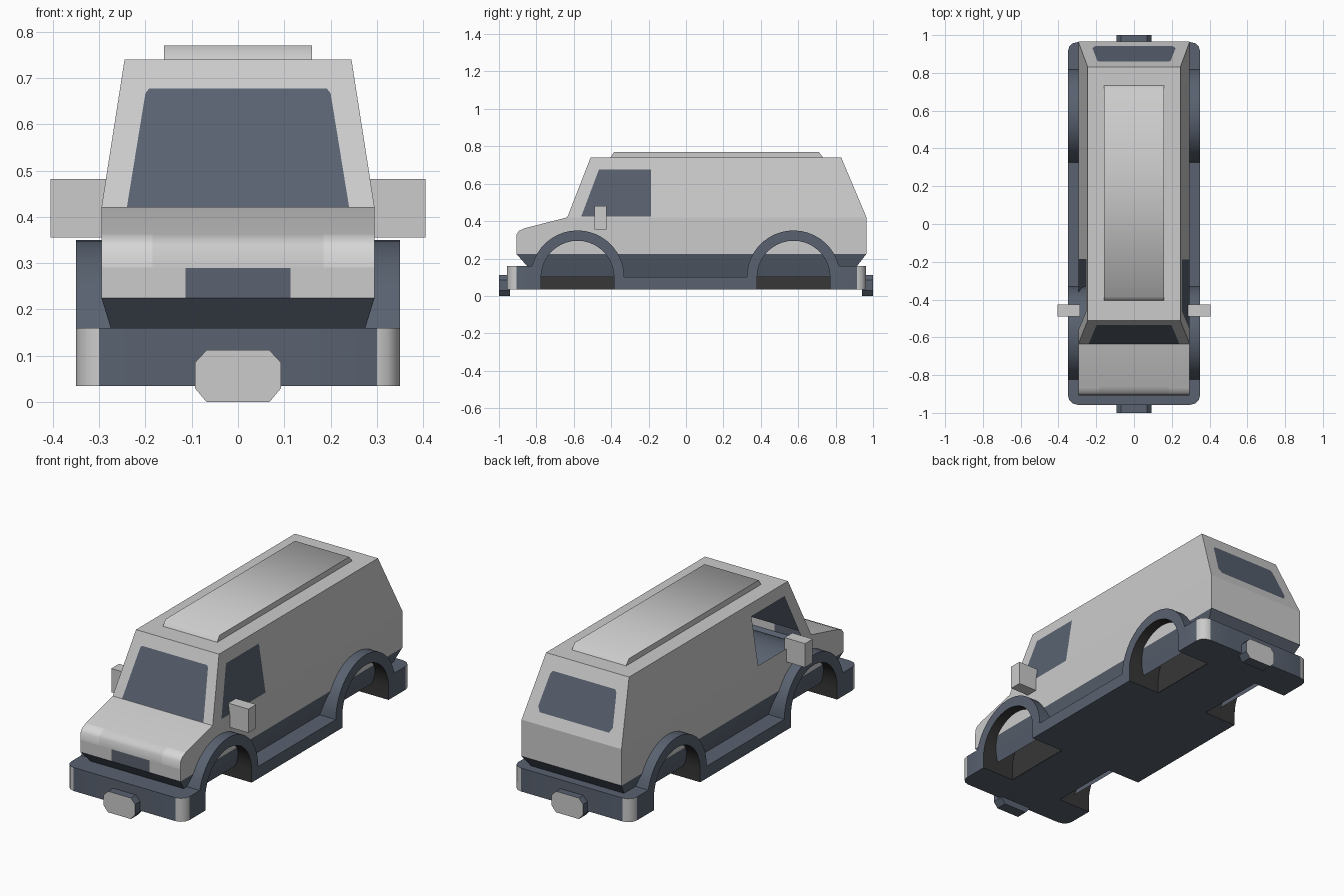
import bpy, bmesh, math
from mathutils import Vector

if "Cube" in bpy.data.objects:
    bpy.data.objects.remove(bpy.data.objects["Cube"])


def material(name, rgb):
    m = bpy.data.materials.new(name)
    m.use_nodes = True
    m.diffuse_color = (*rgb, 1)
    bsdf = m.node_tree.nodes["Principled BSDF"]
    bsdf.inputs["Base Color"].default_value = (*rgb, 1)
    bsdf.inputs["Roughness"].default_value = 0.7
    return m


MATS = [material("light grey paint", (0.6, 0.6, 0.6)),
        material("slate blue trim", (0.1, 0.122, 0.163)),
        material("dark well lining", (0.038, 0.038, 0.038)),
        material("pale lamp grey", (0.68, 0.68, 0.68))]
GREY, SLATE, DARK, LAMP = range(4)
AXLES = (-0.58, 0.575)


def finish(name, bm, smooth_angle=None):
    me = bpy.data.meshes.new(name)
    bm.to_mesh(me)
    bm.free()
    for m in MATS:
        me.materials.append(m)
    if smooth_angle:
        me.shade_smooth()
        me.set_sharp_from_angle(angle=math.radians(smooth_angle))
    ob = bpy.data.objects.new(name, me)
    bpy.context.scene.collection.objects.link(ob)
    return ob


def prism(outline, place, a, b, mat):
    """Extrude a 2D outline from depth a to b; place(u, v, depth) gives a point."""
    bm = bmesh.new()
    ends = [[bm.verts.new(place(u, v, d)) for u, v in outline] for d in (a, b)]
    n = len(outline)
    for ring in ends:
        bm.faces.new(ring)
    for i in range(n):
        j = (i + 1) % n
        bm.faces.new((ends[0][i], ends[0][j], ends[1][j], ends[1][i]))
    bmesh.ops.recalc_face_normals(bm, faces=bm.faces)
    for f in bm.faces:
        f.material_index = mat
    return bm


def along_x(u, v, d):
    return (d, u, v)


def along_y(u, v, d):
    return (u, d, v)


def arc(cy, r, start, end, steps=20):
    return [(cy + r * math.cos(start + (end - start) * i / steps),
             0.1 + r * math.sin(start + (end - start) * i / steps))
            for i in range(steps + 1)]


# Chassis: bumpers, sills and wheel arches in one side outline
def chassis_outline(wells):
    lift = math.asin(0.06 / 0.25)
    pts = [(-0.957, 0.035), (-0.957, 0.16)]
    pts += arc(AXLES[0], 0.25, math.pi - lift, 0)
    pts += arc(AXLES[1], 0.25, math.pi, lift)
    pts += [(0.963, 0.16), (0.963, 0.035)]
    if wells:
        for cy in reversed(AXLES):
            pts += [(cy + 0.195, 0.035)] + arc(cy, 0.195, 0, math.pi) + [(cy - 0.195, 0.035)]
    return pts


WELL_X, OUTER_X = 0.155, 0.35
finish("chassis_middle", prism(chassis_outline(False), along_x, -WELL_X, WELL_X, SLATE), 30)

for side, label in ((1, "left"), (-1, "right")):
    bm = prism(chassis_outline(True), along_x, side * WELL_X, side * OUTER_X, SLATE)
    for f in bm.faces:
        c = f.calc_center_median()
        if abs(f.normal.x) < 0.5 and any(math.hypot(c.y - a, c.z - 0.1) < 0.2 for a in AXLES):
            f.material_index = DARK
    corners = [e for e in bm.edges
               if all(abs(v.co.x) > 0.34 and abs(v.co.y) > 0.95 for v in e.verts)]
    bmesh.ops.bevel(bm, geom=corners, offset=0.05, segments=3, profile=0.5, affect='EDGES')
    finish(label + "_chassis_side", bm, 35)
    # Inner wall of each wheel well
    for cy, end in zip(AXLES, ("front", "rear")):
        wall = [(cy + 0.195, 0.036)] + arc(cy, 0.195, 0, math.pi) + [(cy - 0.195, 0.036)]
        finish(f"{label}_{end}_well_wall",
               prism(wall, along_x, side * (WELL_X - 0.004), side * (WELL_X + 0.003), DARK))


# Body shell lofted upward through levels of (height, half width, front y, back y)
LEVELS = [(0.10, 0.255, -0.79, 0.87), (0.16, 0.275, -0.85, 0.915),
          (0.225, 0.295, -0.907, 0.965), (0.29, 0.295, -0.907, 0.965),
          (0.33, 0.295, -0.905, 0.965), (0.348, 0.295, -0.893, 0.965),
          (0.362, 0.295, -0.862, 0.965), (0.42, 0.295, -0.635, 0.965),
          (0.74, 0.245, -0.51, 0.83)]
body = bmesh.new()
rings = [[body.verts.new(p) for p in ((-w, f, z), (w, f, z), (w, b, z), (-w, b, z))]
         for z, w, f, b in LEVELS]
for low, high in zip(rings, rings[1:]):
    for i in range(4):
        j = (i + 1) % 4
        body.faces.new((low[i], low[j], high[j], high[i]))
body.faces.new(rings[-1])
body.normal_update()


def patch(points, mat):
    """Cut a convex polygon into the coplanar body faces and colour it."""
    pts = [Vector(p) for p in points]
    mid = sum(pts, Vector()) / len(pts)
    n = (pts[1] - pts[0]).cross(pts[2] - pts[1]).normalized()
    if n.dot(mid - Vector((0, 0, 0.4))) < 0:
        n.negate()

    def coplanar():
        body.normal_update()
        return [f for f in body.faces if f.normal.dot(n) > 0.995
                and abs((f.calc_center_median() - mid).dot(n)) < 0.01]
    planes = []
    for a, b in zip(pts, pts[1:] + pts[:1]):
        out = (b - a).cross(n).normalized()
        if out.dot(mid - a) > 0:
            out.negate()
        planes.append((a, out))
        faces = coplanar()
        geom = set(faces) | {e for f in faces for e in f.edges} | {v for f in faces for v in f.verts}
        bmesh.ops.bisect_plane(body, geom=list(geom), plane_co=a, plane_no=out, dist=1e-5)
    inside = [f for f in coplanar()
              if all((f.calc_center_median() - a).dot(o) < 1e-4 for a, o in planes)]
    for f in inside:
        f.material_index = mat
    return inside


def rise(z):
    return (z - 0.42) / 0.32


def mirrored(half):
    return half + [(-x, z) for x, z in reversed(half)]


# Lower skirt colour and softly rounded nose
for f in body.faces:
    c = f.calc_center_median()
    if c.z < 0.225:
        f.material_index = SLATE
    f.smooth = f.normal.y < -0.1 and 0.29 < c.z < 0.42

# Windscreen, rear window and grille
patch([(x, -0.635 + 0.125 * rise(z), z) for x, z in
       mirrored([(0.24, 0.421), (0.2, 0.667), (0.192, 0.677)])], SLATE)
patch([(x, 0.965 - 0.135 * rise(z), z) for x, z in
       mirrored([(0.205, 0.475), (0.22, 0.5), (0.195, 0.655), (0.185, 0.67)])], SLATE)
patch([(x, -0.907, z) for x, z in mirrored([(0.113, 0.225), (0.113, 0.289)])], SLATE)

# Cab side windows: glazed on the left, open on the right
for side in (1, -1):
    pane = patch([(side * (0.295 - 0.05 * rise(z)), y, z) for y, z in
                  ((-0.56, 0.425), (-0.188, 0.425), (-0.188, 0.677), (-0.465, 0.677))], SLATE)
    if side < 0:
        bmesh.ops.delete(body, geom=pane, context='FACES')

# Headlamps wrapping round the nose corners
for x in (-0.185, 0.185):
    nose = [f for f in body.faces if f.smooth]
    geom = set(nose) | {e for f in nose for e in f.edges} | {v for f in nose for v in f.verts}
    bmesh.ops.bisect_plane(body, geom=list(geom), plane_co=(x, 0, 0), plane_no=(1, 0, 0))
for f in body.faces:
    c = f.calc_center_median()
    if f.smooth and abs(c.x) > 0.185 and c.z < 0.36:
        f.material_index = LAMP
finish("van_body", body)

# Raised roof panel
roof = prism([(-0.405, 0.738), (-0.385, 0.77), (0.71, 0.77), (0.735, 0.738)],
             along_x, -0.16, 0.16, GREY)
for f in roof.faces:
    f.smooth = abs(f.normal.x) < 0.5 and f.normal.z > 0
finish("roof_panel", roof)

# Door mirrors
box = [(-0.49, 0.355), (-0.425, 0.355), (-0.425, 0.482), (-0.49, 0.482)]
for side, label in ((1, "left"), (-1, "right")):
    finish(label + "_door_mirror", prism(box, along_x, side * 0.285, side * 0.405, GREY))

# Bumper badges: slate blocks with a light outer face
block = mirrored([(0.068, 0.0), (0.093, 0.03), (0.093, 0.085), (0.068, 0.112)])
for side, label in ((-1, "front"), (1, "rear")):
    bm = prism(block, along_y, side * 0.94, side * 1.0, SLATE)
    for f in bm.faces:
        if f.normal.y * side > 0.9:
            f.material_index = GREY
    finish(label + "_bumper_plate", bm)
